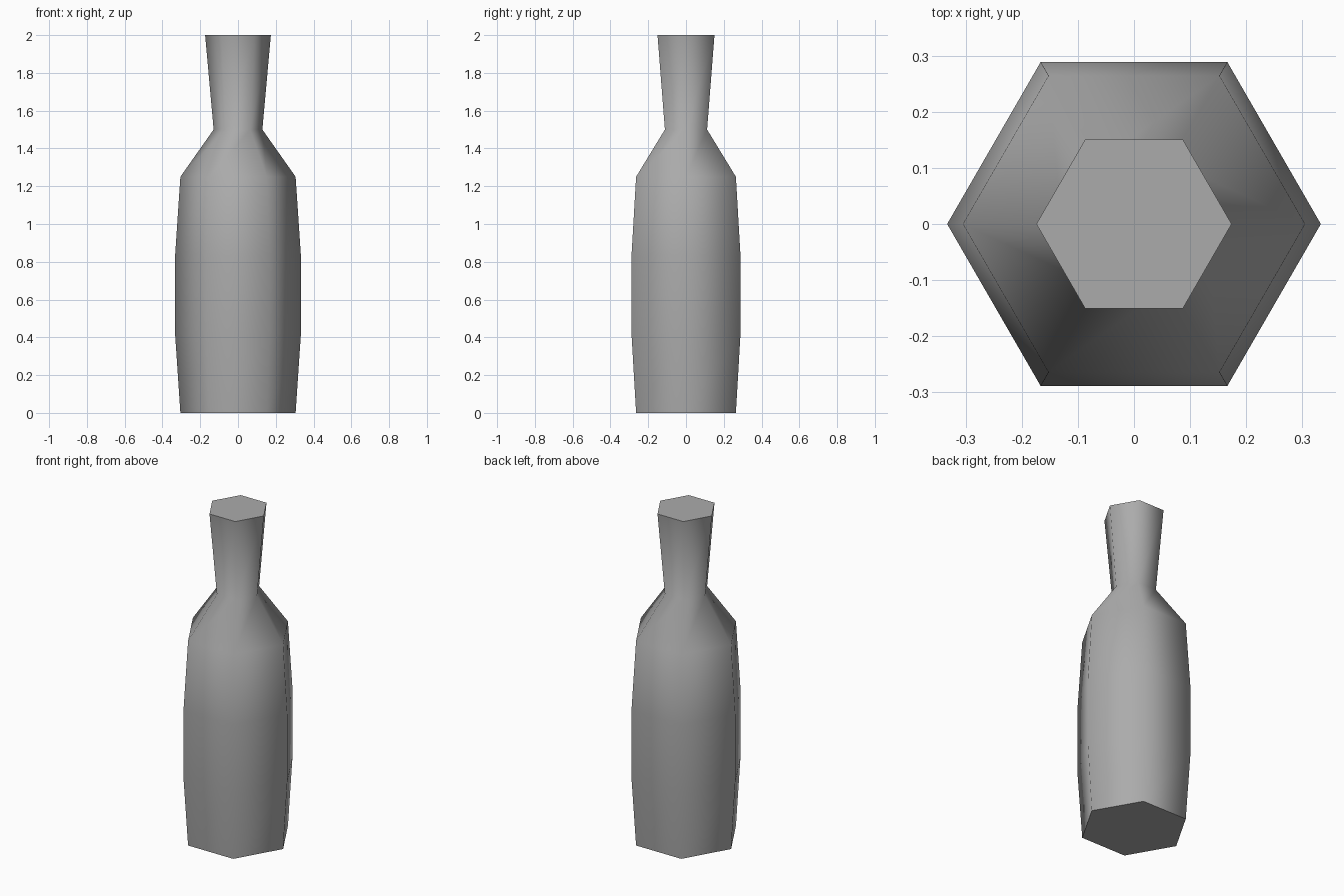
import bpy, bmesh
from math import cos, sin, pi

if "Cube" in bpy.data.objects:
    bpy.data.objects.remove(bpy.data.objects["Cube"])

SIDES = 6
# bottle profile: (radius, height) from base to mouth
PROFILE = [(0.305, 0), (0.333, 0.417), (0.333, 0.833),
           (0.305, 1.25), (0.129, 1.5), (0.174, 2.0)]

bm = bmesh.new()
rings = [[bm.verts.new((r * cos(2 * pi * i / SIDES), r * sin(2 * pi * i / SIDES), z))
          for i in range(SIDES)] for r, z in PROFILE]

# smooth-shaded walls
for low, high in zip(rings, rings[1:]):
    for i in range(SIDES):
        j = (i + 1) % SIDES
        bm.faces.new((low[i], low[j], high[j], high[i])).smooth = True

# flat base and top with crisp rims
for cap in (bm.faces.new(rings[0][::-1]), bm.faces.new(rings[-1])):
    cap.smooth = False
    for edge in cap.edges:
        edge.smooth = False

mesh = bpy.data.meshes.new("bottle")
bm.to_mesh(mesh)
bm.free()
bottle = bpy.data.objects.new("bottle", mesh)
bpy.context.collection.objects.link(bottle)

# dark grey surface
grey = bpy.data.materials.new("dark_grey")
grey.diffuse_color = (0.41, 0.41, 0.41, 1)
grey.use_nodes = True
grey.node_tree.nodes["Principled BSDF"].inputs["Base Color"].default_value = grey.diffuse_color
mesh.materials.append(grey)
